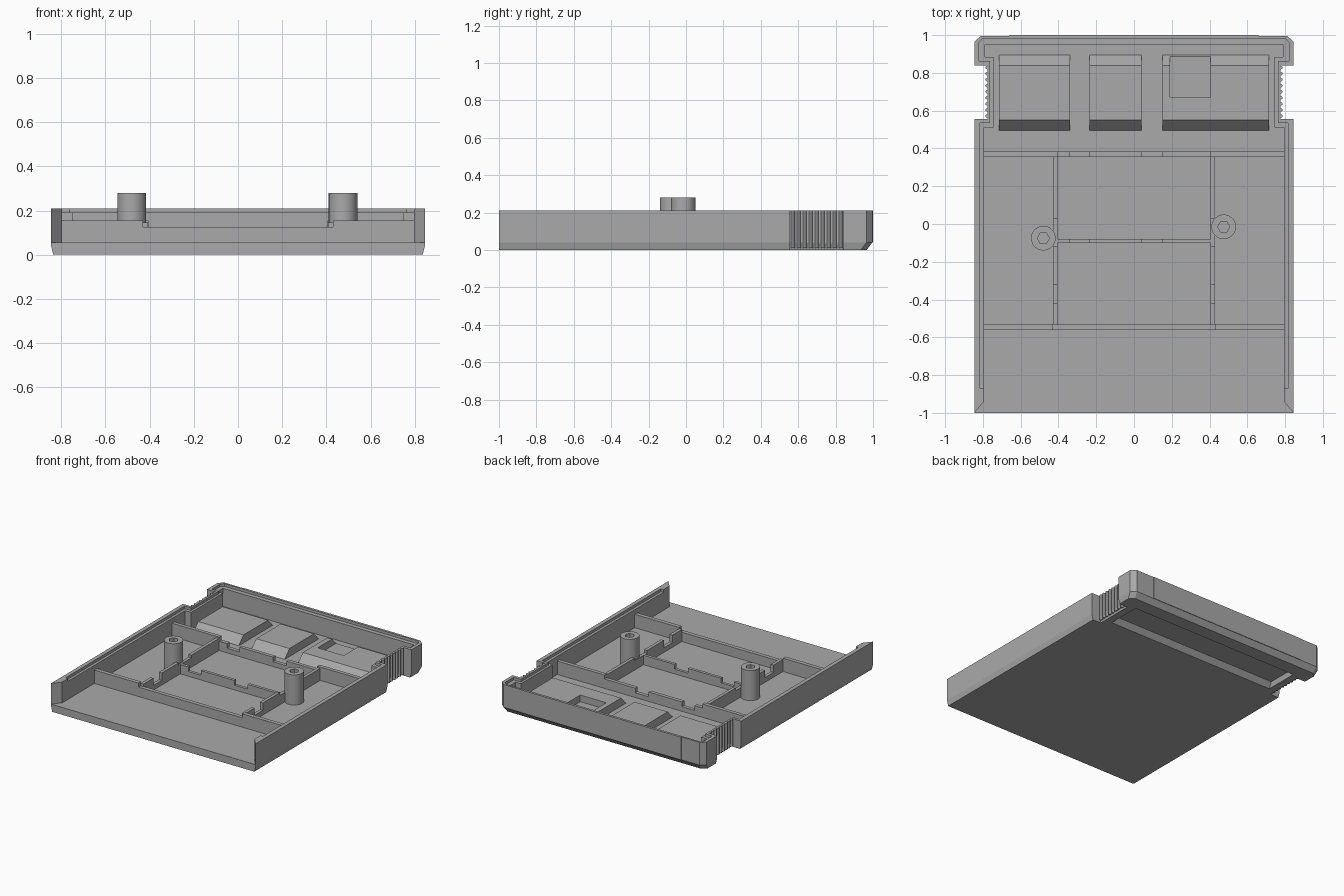
import bpy, bmesh, math

cube = bpy.data.objects.get("Cube")
if cube:
    bpy.data.objects.remove(cube, do_unlink=True)

grey = bpy.data.materials.new("plain grey")
grey.use_nodes = True
grey.diffuse_color = (0.4, 0.4, 0.4, 1)
grey.node_tree.nodes["Principled BSDF"].inputs["Base Color"].default_value = (0.4, 0.4, 0.4, 1)

FLOOR, RIM = 0.055, 0.21


def finish(name, bm):
    bmesh.ops.recalc_face_normals(bm, faces=bm.faces)
    mesh = bpy.data.meshes.new(name)
    bm.to_mesh(mesh)
    bm.free()
    mesh.materials.append(grey)
    ob = bpy.data.objects.new(name, mesh)
    bpy.context.collection.objects.link(ob)
    return ob


def prism(name, outline, z0, z1, lower=None):
    """Extrude an outline upward; lower reshapes the bottom loop."""
    bm = bmesh.new()
    lower = lower or (lambda p: p)
    bottom = [bm.verts.new((*lower(p), z0)) for p in outline]
    top = [bm.verts.new((*p, z1)) for p in outline]
    bm.faces.new(bottom)
    bm.faces.new(top)
    for i in range(len(outline)):
        j = (i + 1) % len(outline)
        bm.faces.new((bottom[i], bottom[j], top[j], top[i]))
    return finish(name, bm)


def box(name, x0, x1, y0, y1, z0, z1):
    return prism(name, [(x0, y0), (x1, y0), (x1, y1), (x0, y1)], z0, z1)


def flip(points):
    return [(-x, y) for x, y in points]


def pair(name, outline, z0, z1):
    prism("left_" + name, outline, z0, z1)
    prism("right_" + name, flip(outline), z0, z1)


def cut(target, cutter):
    cutter.hide_render = True
    cutter.hide_set(True)
    mod = target.modifiers.new("cut", "BOOLEAN")
    mod.operation = "DIFFERENCE"
    mod.solver = "EXACT"
    mod.object = cutter


# Half outlines running from the front corner to the back centre
outer = [(0.845, -1), (0.845, 0.555), (0.775, 0.555), (0.775, 0.84),
         (0.845, 0.84), (0.845, 0.965), (0.81, 1)]
lip = [(0.815, -0.87), (0.815, 0.535), (0.762, 0.535), (0.762, 0.862),
       (0.82, 0.862), (0.82, 0.96), (0.8, 0.982), (0, 0.982)]
inner = [(0.795, -0.87), (0.795, 0.51), (0.745, 0.51), (0.745, 0.885),
         (0.79, 0.885), (0.79, 0.95), (0, 0.95)]
BACK = 0.996
outer[-1] = (0.81, BACK)

# Floor tray with a bevelled underside
full = outer + flip(outer)[::-1]


def bevel(p):
    return p[0] * 0.988, p[1] - (0.03 if p[1] > 0.9 else 0)


tray = prism("floor_tray", full, 0, 0.04, bevel)
prism("floor_deck", full, 0.04, FLOOR)
recess = prism("label_recess_cutter",
               [(-0.7, 0.64), (0.7, 0.64), (0.7, 0.85), (-0.7, 0.85)], -0.02, 0.038,
               lambda p: (p[0] * 1.02, p[1] - 0.05 if p[1] < 0.7 else p[1] + 0.02))
cut(tray, recess)

# Perimeter wall: tall outer lip and a lower inner shelf
wall_outer = [(0.845, -0.87)] + outer[1:] + [(0, BACK)]
pair("wall_lip", wall_outer + lip[::-1], 0.04, RIM)
pair("wall_shelf", lip + inner[::-1], 0.04, 0.19)
pair("wall_front_end", [(0.845, -1), (0.845, -0.87), (0.795, -0.87), (0.795, -0.94)],
     0.04, RIM)
box("back_panel", -0.66, 0.66, BACK - 0.002, 1, 0.04, RIM)

# Finger grip ridges on the narrowed sides
for side, label in ((1, "left"), (-1, "right")):
    for i in range(9):
        y = 0.572 + i * 0.032
        ridge = [(side * (0.772 + 0.015 * math.sin(a)), y + 0.01 * math.cos(a))
                 for a in (k * math.pi / 6 for k in range(7))]
        prism(f"{label}_grip_ridge_{i}", ridge, 0.012, RIM)


# Ribs, split into segments so each can drop into notches
def rib(name, along_x, centre, width, spans):
    for i, (a, b, z) in enumerate(spans):
        lo, hi = centre - width / 2, centre + width / 2
        if along_x:
            box(f"{name}_{i}", a, b, lo, hi, 0.045, z)
        else:
            box(f"{name}_{i}", lo, hi, a, b, 0.045, z)


HIGH, MID, LOW = 0.155, 0.125, 0.09
notches = [(-0.405, -0.34, MID), (-0.34, -0.235, LOW), (-0.235, 0.04, MID),
           (0.04, 0.15, LOW), (0.15, 0.405, MID)]
rib("front_rib", True, -0.545, 0.03,
    [(-0.8, -0.43, HIGH), (-0.43, 0.43, MID), (0.43, 0.8, HIGH)])
rib("back_rib", True, 0.37, 0.028,
    [(-0.8, -0.405, HIGH)] + notches + [(0.405, 0.8, HIGH)])
rib("middle_rib", True, -0.09, 0.022, notches)
for name, x in (("right_rib", -0.418), ("left_rib", 0.418)):
    rib(name, False, x, 0.024, [(-0.535, -0.42, 0.145), (-0.42, -0.32, LOW),
                                (-0.32, -0.12, 0.145), (-0.12, 0.03, MID),
                                (0.03, 0.36, 0.145)])


# Raised ramped blocks behind the ribs
def ramp_block(name, x0, x1):
    bm = bmesh.new()
    profile = [(0.49, 0.05), (0.55, 0.115), (0.84, 0.115), (0.9, 0.05)]
    ends = [[bm.verts.new((x, y, z)) for y, z in profile] for x in (x0, x1)]
    for end in ends:
        bm.faces.new(end)
    for i in range(4):
        j = (i + 1) % 4
        bm.faces.new((ends[0][i], ends[0][j], ends[1][j], ends[1][i]))
    return finish(name, bm)


ramp_block("right_ramp_block", -0.715, -0.34)
ramp_block("middle_ramp_block", -0.235, 0.04)
left_block = ramp_block("left_ramp_block", 0.15, 0.715)
cut(left_block, box("pocket_cutter", 0.19, 0.405, 0.67, 0.92, 0.065, 0.2))


# Screw posts with six-sided sockets
def post(name, x, y):
    bm = bmesh.new()
    loops = []
    for radius, z in ((0.065, 0.045), (0.065, 0.28), (0.032, 0.28), (0.032, 0.1)):
        count = 48 if radius > 0.05 else 6
        loops.append([bm.verts.new((x + radius * math.cos(k * math.tau / count),
                                    y + radius * math.sin(k * math.tau / count), z))
                      for k in range(count)])
    for a, b in ((0, 1), (2, 3)):
        n = len(loops[a])
        for i in range(n):
            j = (i + 1) % n
            bm.faces.new((loops[a][i], loops[a][j], loops[b][j], loops[b][i]))
    # Annular top: each socket side fans out to its share of the round edge
    for i in range(6):
        arc = [loops[1][(i * 8 + k) % 48] for k in range(9)]
        bm.faces.new(arc + [loops[2][(i + 1) % 6], loops[2][i]])
    bm.faces.new(loops[0])
    bm.faces.new(loops[3])
    ob = finish(name, bm)
    bpy.ops.object.select_all(action="DESELECT")
    ob.select_set(True)
    bpy.context.view_layer.objects.active = ob
    bpy.ops.object.shade_smooth_by_angle(angle=math.radians(30))


post("right_screw_post", -0.48, -0.075)
post("left_screw_post", 0.475, -0.015)
